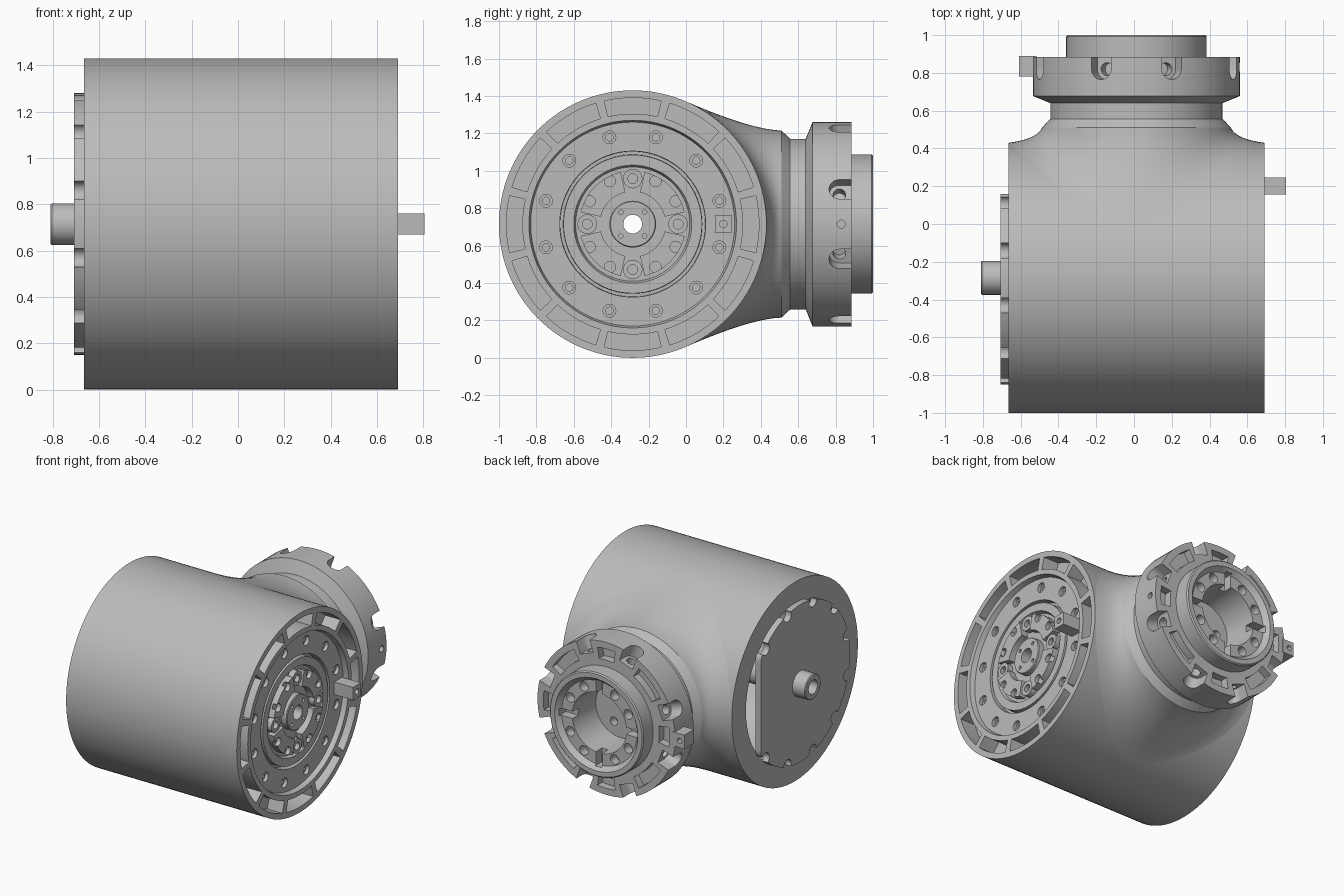
import bpy, bmesh
from math import sin, cos, pi, radians, sqrt
from mathutils import Matrix, Vector

if "Cube" in bpy.data.objects:
    bpy.data.objects.remove(bpy.data.objects["Cube"])

metal = bpy.data.materials.new("grey_metal")
metal.use_nodes = True
metal.diffuse_color = (0.5, 0.5, 0.5, 1)
metal.node_tree.nodes["Principled BSDF"].inputs["Base Color"].default_value = (0.5, 0.5, 0.5, 1)

# Local frames: local z runs along the drum axis (+x) or the neck axis (+y)
MID, DRUM_R, DRUM_Y, NECK_X = 0.715, 0.715, -0.285, 0.013
DRUM = Matrix(((0, 0, 1, 0), (1, 0, 0, DRUM_Y), (0, 1, 0, MID), (0, 0, 0, 1)))
NECK = Matrix(((0, 1, 0, NECK_X), (0, 0, 1, 0), (1, 0, 0, MID), (0, 0, 0, 1)))


def circle(r, u=0, v=0, n=24):
    return [(u + r * cos(2 * pi * i / n), v + r * sin(2 * pi * i / n)) for i in range(n)]


def polar(r, deg):
    return r * cos(radians(deg)), r * sin(radians(deg))


def sector(r0, r1, mid, half, n=10):
    angles = [mid - half + 2 * half * i / n for i in range(n + 1)]
    return [polar(r1, a) for a in angles] + [polar(r0, a) for a in reversed(angles)]


def rect(u0, u1, v0, v1):
    return [(u0, v0), (u1, v0), (u1, v1), (u0, v1)]


def radial(deg):
    """Frame whose z points outward at the given angle and whose y is the axis."""
    c, s = polar(1, deg)
    return Matrix(((-s, 0, c, 0), (c, 0, s, 0), (0, 1, 0, 0), (0, 0, 0, 1)))


def prism(bm, pts, lo, hi, frame=Matrix()):
    a = [bm.verts.new(frame @ Vector((u, v, lo))) for u, v in pts]
    b = [bm.verts.new(frame @ Vector((u, v, hi))) for u, v in pts]
    bm.faces.new(a[::-1])
    bm.faces.new(b)
    for i in range(len(pts)):
        j = (i + 1) % len(pts)
        bm.faces.new((a[i], a[j], b[j], b[i]))


def revolve(bm, profile, n=96):
    """Spin a closed (axis, radius) profile into a ring."""
    rings = [[bm.verts.new((*p, w)) for p in circle(r, n=n)] for w, r in profile]
    for k, ring in enumerate(rings):
        nxt = rings[(k + 1) % len(rings)]
        for i in range(n):
            j = (i + 1) % n
            bm.faces.new((ring[i], ring[j], nxt[j], nxt[i]))


def make(name, bm, frame):
    bmesh.ops.recalc_face_normals(bm, faces=bm.faces[:])
    bm.transform(frame)
    mesh = bpy.data.meshes.new(name)
    bm.to_mesh(mesh)
    bm.free()
    mesh.materials.append(metal)
    obj = bpy.data.objects.new(name, mesh)
    bpy.context.collection.objects.link(obj)
    return obj


def activate(obj):
    bpy.ops.object.select_all(action='DESELECT')
    obj.select_set(True)
    bpy.context.view_layer.objects.active = obj


def cut(obj, bm, frame):
    tool = make("cutter", bm, frame)
    tool.hide_render = True
    mod = obj.modifiers.new("cut", 'BOOLEAN')
    mod.operation, mod.solver, mod.object = 'DIFFERENCE', 'EXACT', tool
    activate(obj)
    bpy.ops.object.modifier_apply(modifier=mod.name)
    bpy.data.objects.remove(tool)


def cut_holes(obj, frame, spots, r, lo, hi):
    bm = bmesh.new()
    for rad, deg in spots:
        prism(bm, circle(r, *polar(rad, deg)), lo, hi)
    cut(obj, bm, frame)


def smooth(obj):
    activate(obj)
    bpy.ops.object.shade_smooth_by_angle(angle=radians(28))


quarters = [90 * k for k in range(4)]
bolt_ring = [(0.48, 15 + 30 * k) for k in range(12)]
pad_ring = [(0.26, q + a) for q in quarters for a in (28, 62)]

# Hollow drum with a stepped face on its left end
bm = bmesh.new()
revolve(bm, [(-0.665, 0.555), (-0.665, 0.715), (0.69, 0.715), (0.69, 0.555), (0.655, 0.545),
             (0.655, 0.39), (0.6, 0.388), (0.6, 0.372), (0.655, 0.37), (0.655, 0.315),
             (0.63, 0.305), (0.63, 0.06), (0.45, 0.06), (0.45, 0.65), (-0.62, 0.65),
             (-0.62, 0.555)], 128)
drum = make("drum_housing", bm, DRUM)
bm = bmesh.new()
for k in range(12):
    prism(bm, sector(0.59, 0.675, 30 * k, 13), 0.57, 0.75)
cut(drum, bm, DRUM)
cut_holes(drum, DRUM, bolt_ring, 0.034, 0.63, 0.7)
cut_holes(drum, DRUM, bolt_ring, 0.02, 0.59, 0.7)
smooth(drum)

# Raised pads and bolt heads at the centre of the left face
bm = bmesh.new()
for q in quarters:
    prism(bm, sector(0.175, 0.285, q + 45, 32), 0.62, 0.68)
    prism(bm, circle(0.052, *polar(0.243, q)), 0.62, 0.67)
pads = make("mounting_pads", bm, DRUM)
cut_holes(pads, DRUM, pad_ring, 0.03, 0.65, 0.7)
cut_holes(pads, DRUM, [(0.243, q) for q in quarters], 0.026, 0.64, 0.7)
smooth(pads)

bm = bmesh.new()
revolve(bm, [(0.6, 0.05), (0.6, 0.125), (0.67, 0.125), (0.675, 0.12), (0.675, 0.05)], 48)
hub = make("centre_hub", bm, DRUM)
cut_holes(hub, DRUM, [(0.09, q + 45) for q in quarters], 0.012, 0.65, 0.7)
smooth(hub)

# Square locating peg on the left face
bm = bmesh.new()
prism(bm, rect(0.44, 0.53, -0.045, 0.045), 0.64, 0.805)
peg = make("face_peg", bm, DRUM)
cut_holes(peg, DRUM, [(0.485, 0)], 0.02, 0.77, 0.85)

# Scalloped cover with one flat side, and the tube running through the drum
bm = bmesh.new()
prism(bm, [(min(u, 0.445), v) for u, v in circle(0.565, n=120)], -0.708, -0.664)
cover = make("scalloped_cover", bm, DRUM)
cut_holes(cover, DRUM, [(0.555, 15 + 30 * k) for k in range(1, 11)], 0.042, -0.8, -0.6)
cut_holes(cover, DRUM, [(0, 0)], 0.07, -0.8, -0.6)
smooth(cover)
bm = bmesh.new()
revolve(bm, [(-0.81, 0.05), (-0.81, 0.084), (-0.804, 0.09), (0.62, 0.09), (0.62, 0.05)], 48)
smooth(make("centre_tube", bm, DRUM))

# Flowing transition from the drum to the round neck
bm = bmesh.new()
N, STEPS = 96, 10
rows = []
for i in range(N):
    c, s = cos(2 * pi * i / N), sin(2 * pi * i / N)
    z0 = 0.656 * c
    rise = sqrt(DRUM_R ** 2 - z0 ** 2)
    start = Vector((z0, 0.677 * s, DRUM_Y + rise))
    bend = 0.505 + 0.02 * abs(s)
    slope = abs(z0) / rise
    middle = Vector((bend * c, bend * s,
                     start.z + (abs(z0) - bend * abs(c)) * slope + 0.02 * abs(s)))
    end = Vector((0.5 * c, 0.5 * s, 0.51))
    rows.append([bm.verts.new(start * (1 - t) ** 2 + middle * 2 * t * (1 - t) + end * t * t)
                 for t in (k / STEPS for k in range(STEPS + 1))])
for i in range(N):
    a, b = rows[i], rows[(i + 1) % N]
    for k in range(STEPS):
        bm.faces.new((a[k], b[k], b[k + 1], a[k + 1]))
smooth(make("neck_transition", bm, NECK))

# Neck, flange and bored collar as one turned part
bm = bmesh.new()
revolve(bm, [(0.45, 0.03), (0.45, 0.45), (0.51, 0.5), (0.557, 0.456), (0.64, 0.456),
             (0.677, 0.547), (0.885, 0.547), (0.885, 0.372), (0.992, 0.372), (1.0, 0.364),
             (1.0, 0.33), (0.965, 0.3), (0.965, 0.215), (0.72, 0.2), (0.72, 0.03)])
flange = make("neck_flange", bm, NECK)
notches = [q + a for q in quarters for a in (20, 70)]
bm = bmesh.new()
u_shape = [(0.055 * cos(pi + pi * i / 12), 0.82 + 0.055 * sin(pi + pi * i / 12)) for i in range(13)]
u_shape += [(0.055, 0.95), (-0.055, 0.95)]
for a in notches:
    prism(bm, u_shape, 0.455, 0.62, radial(a))
for q in quarters:
    prism(bm, sector(0.42, 0.5, q, 8), 0.83, 0.95)
    prism(bm, sector(0.42, 0.5, q + 45, 14), 0.83, 0.95)
    prism(bm, rect(-0.025, 0.025, 0.9, 1.05), 0.18, 0.31, radial(q))
cut(flange, bm, NECK)
bm = bmesh.new()
for a in notches:
    prism(bm, circle(0.034, 0, 0.82), 0.39, 0.6, radial(a))
prism(bm, circle(0.022, 0, 0.83), 0.52, 0.6, radial(90))
cut(flange, bm, NECK)
cut_holes(flange, NECK, pad_ring, 0.034, 0.9, 1.05)
cut_holes(flange, NECK, [(0.11, 30 + 120 * k) for k in range(3)], 0.03, 0.66, 0.8)
smooth(flange)
bm = bmesh.new()
prism(bm, circle(0.04), 0.6, 0.72)
smooth(make("bore_plug", bm, NECK))

# Small key block on the right of the flange
bm = bmesh.new()
prism(bm, rect(-0.05, 0.05, -0.623, -0.53), 0.78, 0.89)
key = make("flange_key", bm, NECK)
cut_holes(key, NECK, [(0.585, 270)], 0.018, 0.85, 0.95)
